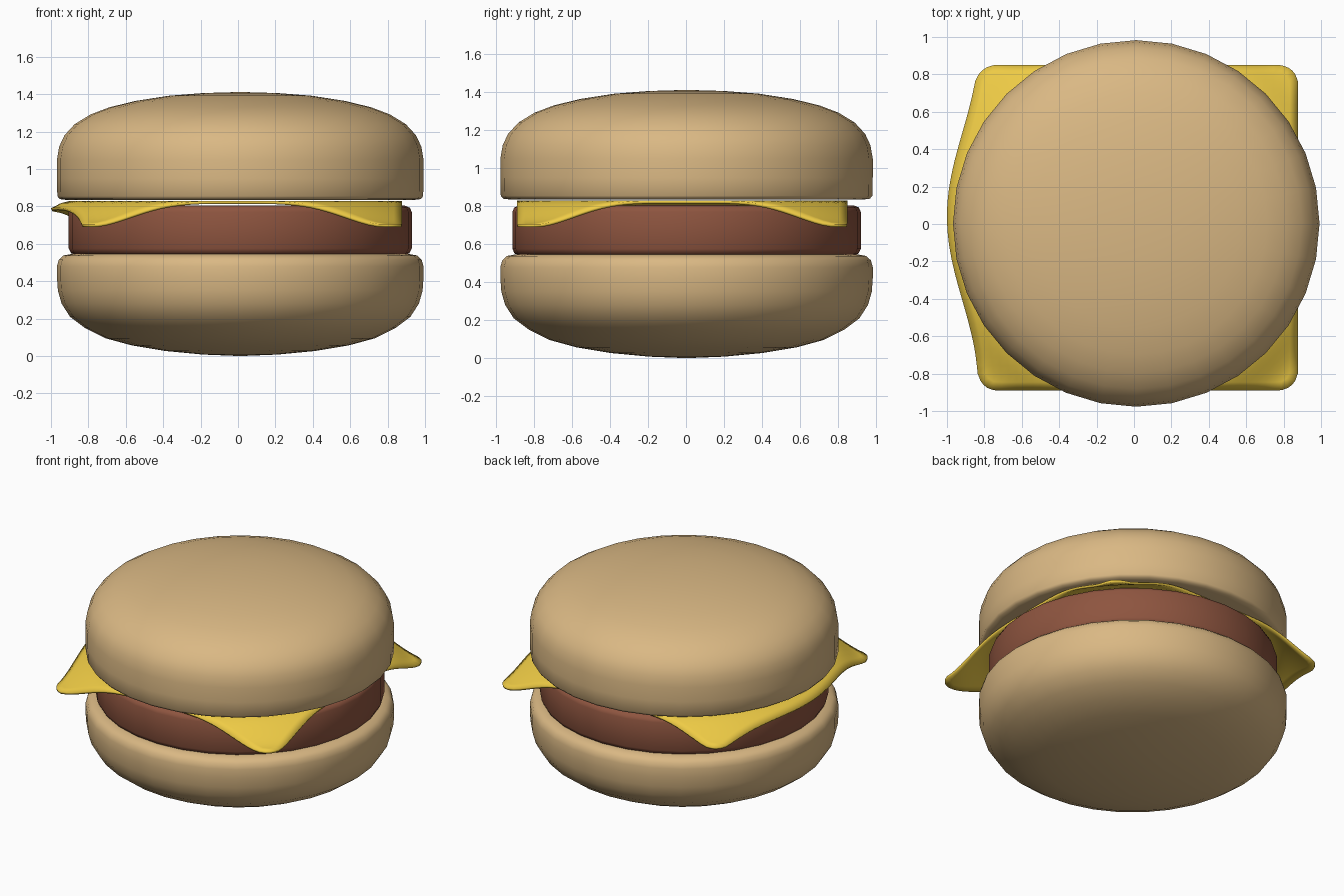
import bpy, math

if "Cube" in bpy.data.objects:
    bpy.data.objects.remove(bpy.data.objects["Cube"])

CX, CY = 0.012, 0.003   # axis shared by the buns and patty


def material(name, rgb):
    m = bpy.data.materials.new(name)
    m.diffuse_color = (*rgb, 1)
    m.use_nodes = True
    m.node_tree.nodes["Principled BSDF"].inputs["Base Color"].default_value = m.diffuse_color
    return m


def make_object(name, verts, faces, mat):
    me = bpy.data.meshes.new(name)
    me.from_pydata(verts, [], faces)
    me.materials.append(mat)
    ob = bpy.data.objects.new(name, me)
    bpy.context.collection.objects.link(ob)
    return ob


def smooth(ob, angle=40):
    bpy.ops.object.select_all(action='DESELECT')
    ob.select_set(True)
    bpy.context.view_layer.objects.active = ob
    bpy.ops.object.shade_smooth_by_angle(angle=math.radians(angle))


def lathe(name, profile, mat, n=32):
    """Revolve (radius, z) points, listed bottom to top, ends on the axis."""
    verts = [(CX, CY, profile[0][1])]
    for r, z in profile[1:-1]:
        for i in range(n):
            a = 2 * math.pi * i / n
            verts.append((CX + r * math.cos(a), CY + r * math.sin(a), z))
    verts.append((CX, CY, profile[-1][1]))
    top, rings, faces = len(verts) - 1, len(profile) - 2, []
    for i in range(n):
        j = (i + 1) % n
        faces.append((0, 1 + j, 1 + i))
        for k in range(rings - 1):
            b = 1 + k * n
            faces.append((b + i, b + j, b + n + j, b + n + i))
        b = 1 + (rings - 1) * n
        faces.append((b + i, b + j, top))
    smooth(make_object(name, verts, faces, mat), 50)


bun = material("bun", (0.70, 0.48, 0.23))
meat = material("meat", (0.27, 0.09, 0.05))
yellow = material("cheese", (0.86, 0.60, 0.06))

# Bottom bun: domed underside, softly rounded upper rim
lathe("bottom_bun", [
    (0, 0.0), (0.2, 0.008), (0.4, 0.027), (0.58, 0.057), (0.72, 0.095), (0.83, 0.15),
    (0.91, 0.21), (0.955, 0.28), (0.975, 0.35), (0.98, 0.42), (0.98, 0.48),
    (0.97, 0.515), (0.945, 0.538), (0.90, 0.546), (0.80, 0.548), (0, 0.548)], bun)

# Patty: disc with bevelled rims
lathe("patty", [
    (0, 0.543), (0.885, 0.543), (0.905, 0.55), (0.917, 0.575), (0.917, 0.77),
    (0.907, 0.793), (0.88, 0.804), (0, 0.805)], meat)

# Top bun: flat underside with a tight rim, domed top
lathe("top_bun", [
    (0, 0.835), (0.93, 0.835), (0.965, 0.839), (0.978, 0.855), (0.98, 0.95), (0.98, 1.05),
    (0.968, 1.12), (0.94, 1.18), (0.885, 1.24), (0.80, 1.292), (0.70, 1.33),
    (0.56, 1.364), (0.38, 1.392), (0.2, 1.406), (0, 1.412)], bun)


# Cheese: rounded square slice, one side bulging out, corners drooping
def cheese_point(u, v, rc=0.12):
    qx, qy = abs(u) - (1 - rc), abs(v) - (1 - rc)
    if qx > 0 and qy > 0:
        s = max(qx, qy) / math.hypot(qx, qy)
        u = math.copysign(1 - rc + qx * s, u)
        v = math.copysign(1 - rc + qy * s, v)
    y = 0.85 * v if v > 0 else 0.89 * v
    if u > 0:
        x = 0.877 * u
    else:
        bump = 0.5 + 0.5 * math.cos(math.pi * min(1, abs(y - 0.04) / 0.9))
        x = (0.835 + 0.165 * bump) * u
    r = math.hypot(x, y)
    t = min(1, max(0, (r - 0.89) / 0.29))
    return x, y, 0.83 - 0.125 * t * t * (3 - 2 * t)


N = 40
pts = [cheese_point(2 * i / N - 1, 2 * j / N - 1) for j in range(N + 1) for i in range(N + 1)]
quads = [(j * (N + 1) + i, j * (N + 1) + i + 1, (j + 1) * (N + 1) + i + 1, (j + 1) * (N + 1) + i)
         for j in range(N) for i in range(N)]
cheese = make_object("cheese_slice", pts, quads, yellow)
solid = cheese.modifiers.new("thickness", 'SOLIDIFY')
solid.thickness = 0.016
solid.offset = -1
smooth(cheese)
